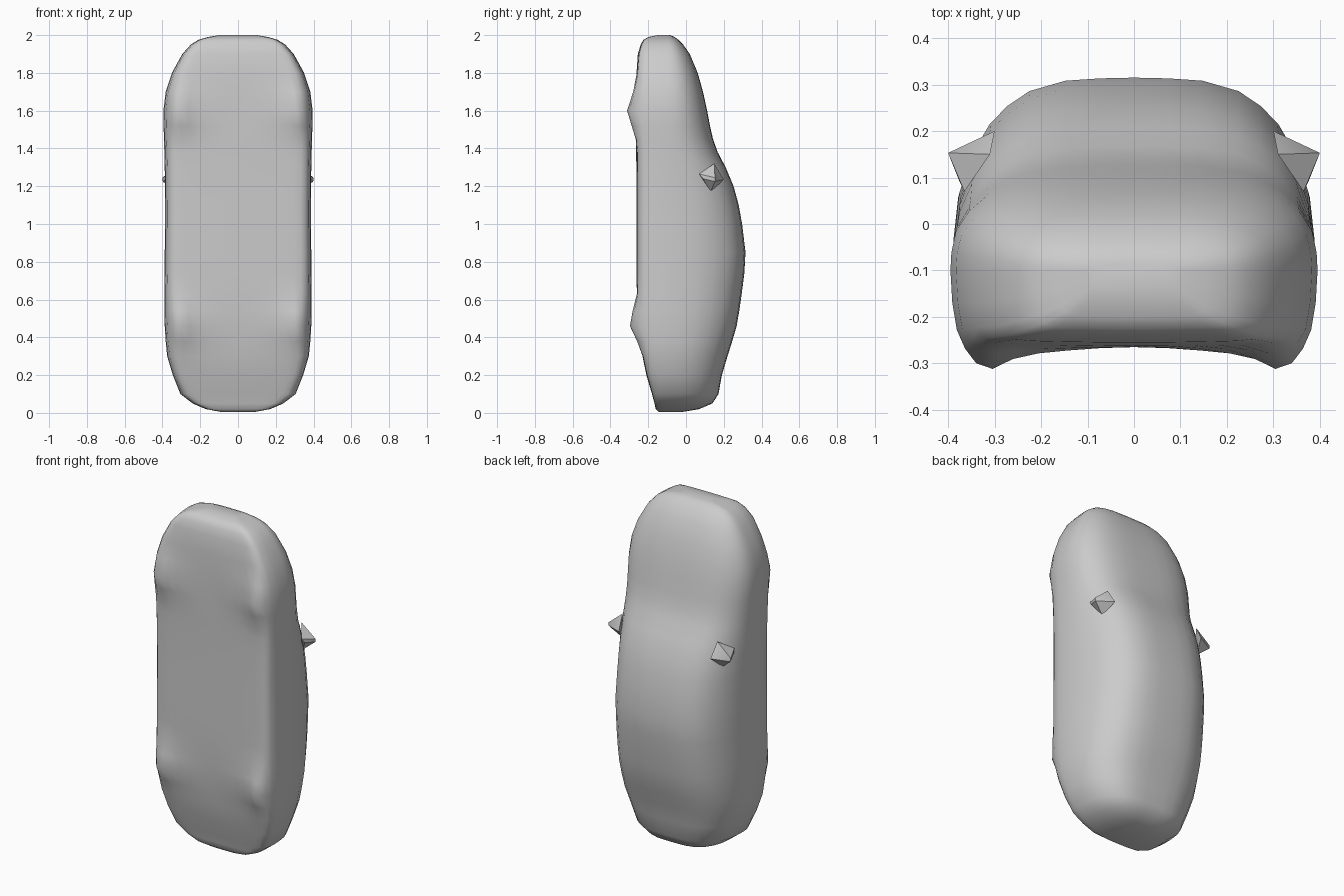
import bpy, bmesh, math

cube = bpy.data.objects.get("Cube")
if cube:
    bpy.data.objects.remove(cube, do_unlink=True)

grey = bpy.data.materials.new("plain_grey")
grey.use_nodes = True
grey.diffuse_color = (0.6, 0.6, 0.6, 1)
grey.node_tree.nodes["Principled BSDF"].inputs["Base Color"].default_value = (0.6, 0.6, 0.6, 1)

MID = -0.10  # depth of the widest line of the body

# Stations along the car: height, underside, roof line, half width
STATIONS = [
    (0.005, -0.145, -0.02, 0.09), (0.02, -0.16, 0.07, 0.17), (0.05, -0.167, 0.14, 0.24),
    (0.10, -0.18, 0.172, 0.305), (0.20, -0.21, 0.19, 0.345), (0.30, -0.23, 0.22, 0.375),
    (0.38, -0.24, 0.245, 0.383), (0.46, -0.25, 0.268, 0.388), (0.54, -0.255, 0.282, 0.39),
    (0.63, -0.26, 0.295, 0.39), (0.74, -0.262, 0.309, 0.388), (0.85, -0.262, 0.315, 0.388),
    (1.00, -0.262, 0.297, 0.386), (1.10, -0.262, 0.279, 0.386), (1.20, -0.262, 0.252, 0.387),
    (1.30, -0.263, 0.210, 0.388), (1.38, -0.264, 0.168, 0.390), (1.45, -0.265, 0.143, 0.392),
    (1.52, -0.265, 0.127, 0.394), (1.60, -0.265, 0.112, 0.395), (1.70, -0.265, 0.090, 0.383),
    (1.80, -0.262, 0.062, 0.35), (1.90, -0.255, 0.020, 0.295), (1.95, -0.24, -0.015, 0.25),
    (1.975, -0.225, -0.04, 0.21), (1.99, -0.20, -0.06, 0.16), (2.00, -0.15, -0.085, 0.10),
]


def wheel(z):
    """Bulge of the wheels under the body."""
    return sum(math.exp(-((z - c) / s) ** 2) for c, s in ((1.60, 0.10), (0.47, 0.10)))


def half_section(z, under, roof, w):
    """Half of a cross-section, from roof centre to underside centre."""
    up, low, b = roof - MID, MID - under, wheel(z)
    top = [(0, 0), (0.19, 0.004), (0.38, 0.016), (0.58, 0.07), (0.70, 0.145),
           (0.80, 0.24), (0.90, 0.40), (0.97, 0.60), (0.995, 0.82)]
    bottom = [(1.0, 0, 0), (0.99, 0.42, 0), (0.965, 0.76, 0.003), (0.92, 0.90, 0.02),
              (0.86, 0.955, 0.042), (0.77, 0.975, 0.051), (0.66, 0.985, 0.028),
              (0.52, 0.99, 0.015), (0.36, 0.995, 0.008), (0.18, 1, 0.002), (0, 1, 0)]
    return ([(x * w, roof - d * up) for x, d in top]
            + [(x * w, MID - d * low - k * b) for x, d, k in bottom])


def finish(name, bm, angle):
    bmesh.ops.recalc_face_normals(bm, faces=bm.faces)
    mesh = bpy.data.meshes.new(name)
    bm.to_mesh(mesh)
    bm.free()
    obj = bpy.data.objects.new(name, mesh)
    bpy.context.collection.objects.link(obj)
    mesh.materials.append(grey)
    bpy.ops.object.select_all(action='DESELECT')
    obj.select_set(True)
    bpy.context.view_layer.objects.active = obj
    bpy.ops.object.shade_smooth_by_angle(angle=math.radians(angle))
    return obj


# Body shell, lofted through the stations from tail to nose
bm = bmesh.new()
rings = []
for z, under, roof, w in STATIONS:
    half = half_section(z, under, roof, w)
    ring = half + [(-x, y) for x, y in reversed(half[1:-1])]
    rings.append([bm.verts.new((x, y, z)) for x, y in ring])
n = len(rings[0])
for a, b in zip(rings, rings[1:]):
    for i in range(n):
        j = (i + 1) % n
        bm.faces.new((a[i], a[j], b[j], b[i]))
bm.faces.new(rings[0])
bm.faces.new(rings[-1])
finish("car_body", bm, 45)

# Pointed wing mirrors, rooted inside the body
for side, s in (("left", 1), ("right", -1)):
    bm = bmesh.new()
    points = [(0.30, 0.20, 1.235), (0.31, 0.15, 1.32), (0.365, 0.07, 1.265),
              (0.33, 0.13, 1.17), (0.40, 0.153, 1.245), (0.398, 0.153, 1.225),
              (0.375, 0.09, 1.24)]
    for x, y, z in points:
        bm.verts.new((s * x, y, z))
    bmesh.ops.convex_hull(bm, input=bm.verts)
    finish(side + "_mirror", bm, 30)
